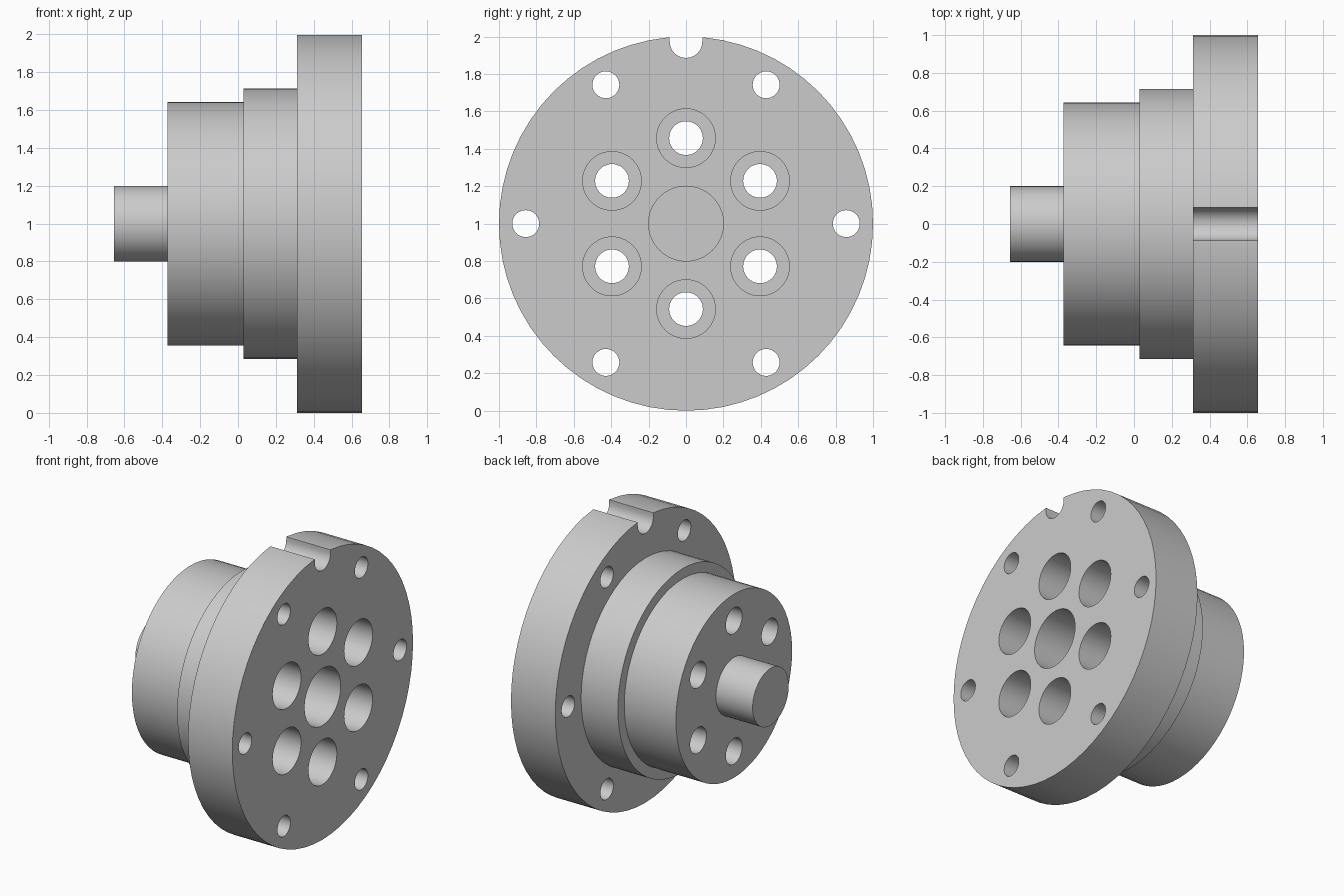
import bpy
import bmesh
from math import sin, cos, pi, radians
from mathutils import Matrix, Vector

if "Cube" in bpy.data.objects:
    bpy.data.objects.remove(bpy.data.objects["Cube"], do_unlink=True)

FRONT, FLANGE_BACK, STEP_BACK, HUB_BACK, PIN_END = 0.656, 0.313, 0.028, -0.372, -0.656
BORE_FLOOR = 0.03      # depth reached by the wide bores
OVER = 0.1             # how far cutters overshoot the faces


def turn(bm, profile, y=0.0, z=0.0, sides=64):
    """Turn a solid about the x axis from (x, radius) points, back to front."""
    rings = []
    for x, r in profile:
        rings.append([bm.verts.new((x, y + r * sin(2 * pi * i / sides),
                                    z + r * cos(2 * pi * i / sides)))
                      for i in range(sides)])
    for a, b in zip(rings, rings[1:]):
        for i in range(sides):
            j = (i + 1) % sides
            bm.faces.new((a[i], a[j], b[j], b[i]))
    bm.faces.new(rings[0])
    bm.faces.new(rings[-1])


def make_object(name, bm):
    bmesh.ops.recalc_face_normals(bm, faces=bm.faces)
    bmesh.ops.transform(bm, matrix=Matrix.Translation(Vector((0, 0, 1))), verts=bm.verts)
    mesh = bpy.data.meshes.new(name)
    bm.to_mesh(mesh)
    bm.free()
    obj = bpy.data.objects.new(name, mesh)
    bpy.context.collection.objects.link(obj)
    return obj


# Stepped body: pin, hub, shoulder and flange
bm = bmesh.new()
turn(bm, [(PIN_END, 0.2), (HUB_BACK, 0.2), (HUB_BACK, 0.643), (STEP_BACK, 0.643),
          (STEP_BACK, 0.714), (FLANGE_BACK, 0.714), (FLANGE_BACK, 1.0), (FRONT, 1.0)])
body = make_object("flanged_hub", bm)

# Cutters: blind centre bore, six counterbored holes, six flange holes
bm = bmesh.new()
turn(bm, [(BORE_FLOOR, 0.2), (FRONT + OVER, 0.2)])
for k in range(6):
    a = radians(60 * k)
    turn(bm, [(HUB_BACK - OVER, 0.09), (BORE_FLOOR, 0.09),
              (BORE_FLOOR, 0.157), (FRONT + OVER, 0.157)],
         0.457 * sin(a), 0.457 * cos(a), 48)
    turn(bm, [(FLANGE_BACK - OVER, 0.072), (FRONT + OVER, 0.072)],
         0.857 * cos(a), 0.857 * sin(a), 32)

# Round-bottomed notch in the top of the flange
half, centre = 0.087, 0.973
outline = [(half, 1.2), (-half, 1.2)]
outline += [(-half * cos(pi * i / 16), centre - half * sin(pi * i / 16)) for i in range(17)]
ends = [[bm.verts.new((x, y, z)) for y, z in outline]
        for x in (FLANGE_BACK - OVER, FRONT + OVER)]
bm.faces.new(ends[0])
bm.faces.new(ends[1])
for i in range(len(outline)):
    j = (i + 1) % len(outline)
    bm.faces.new((ends[0][i], ends[0][j], ends[1][j], ends[1][i]))
cutter = make_object("hole_cutter", bm)
cutter.hide_render = True

# Cut the holes, then drop the cutter
bpy.ops.object.select_all(action="DESELECT")
body.select_set(True)
bpy.context.view_layer.objects.active = body
cut = body.modifiers.new("holes", "BOOLEAN")
cut.operation = "DIFFERENCE"
cut.solver = "EXACT"
cut.object = cutter
bpy.ops.object.modifier_apply(modifier=cut.name)
bpy.data.objects.remove(cutter, do_unlink=True)

# Plain grey metal
grey = bpy.data.materials.new("light_grey")
grey.use_nodes = True
colour = (0.6, 0.6, 0.6, 1.0)
grey.diffuse_color = colour
grey.node_tree.nodes["Principled BSDF"].inputs["Base Color"].default_value = colour
body.data.materials.clear()
body.data.materials.append(grey)
bpy.ops.object.shade_smooth_by_angle(angle=radians(30))
